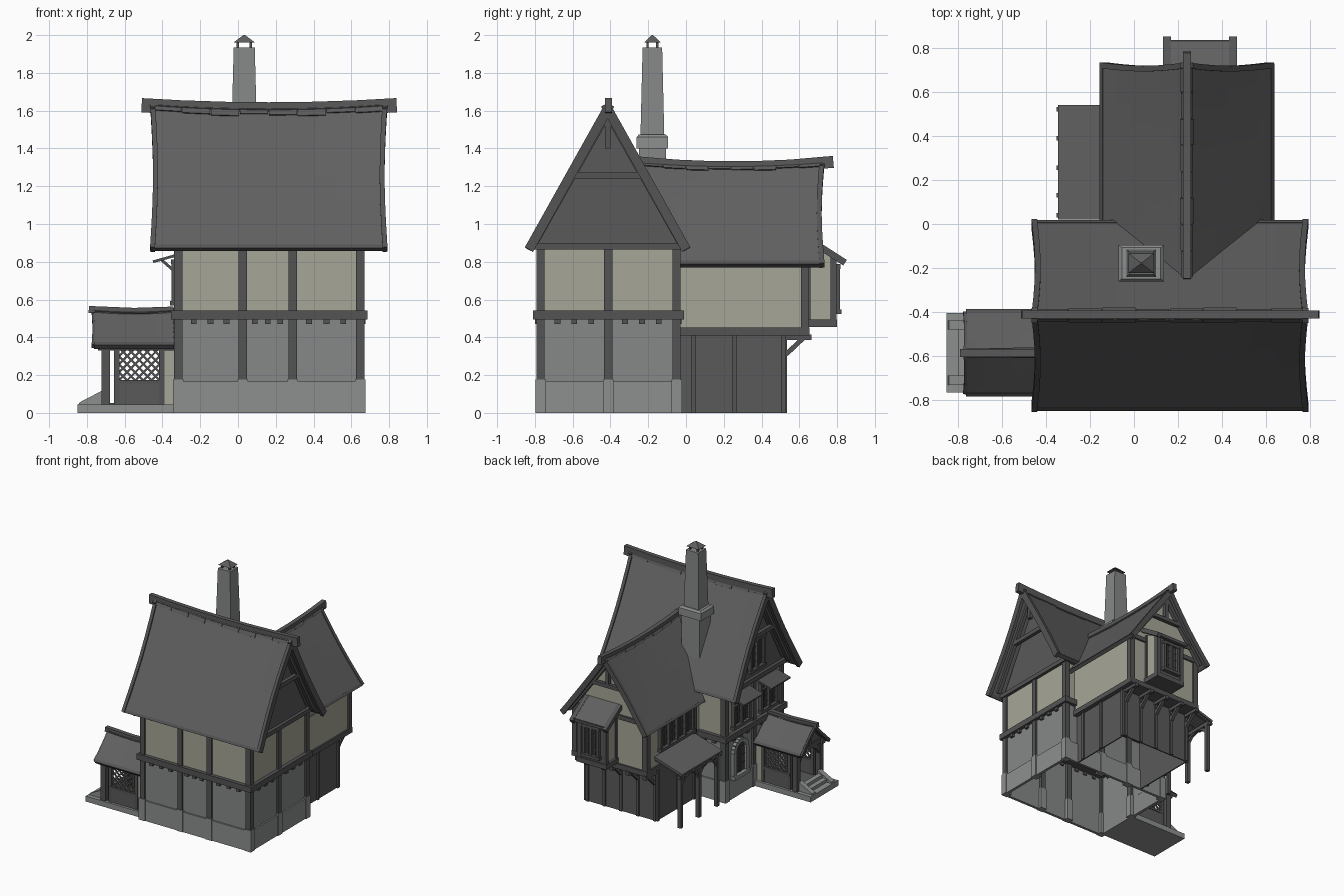
import bpy, bmesh, math
from mathutils import Vector as V

if "Cube" in bpy.data.objects:
    bpy.data.objects.remove(bpy.data.objects["Cube"])

COL = {"roof_slate": (.116, .116, .116), "timber": (.088, .088, .088), "plaster": (.38, .38, .31),
       "stone_wall": (.235, .247, .243), "stone_trim": (.265, .277, .273), "boards": (.1, .1, .1),
       "window_glass": (.05, .05, .052), "ridge_timber": (.1, .1, .1)}
MATS = {}
for k, c in COL.items():
    MATS[k] = bpy.data.materials.new(k)
    MATS[k].diffuse_color = (*c, 1)
PARTS = {}

def part(name, mat):
    return PARTS.setdefault(name, (bmesh.new(), mat))[0]

def solid(name, mat, a, b):
    """closed solid between two matching loops"""
    bm = part(name, mat)
    A, B = [bm.verts.new(p) for p in a], [bm.verts.new(p) for p in b]
    n = len(A)
    bm.faces.new(A[::-1]); bm.faces.new(B)
    for i in range(n):
        j = (i + 1) % n
        bm.faces.new((A[i], A[j], B[j], B[i]))

def box(name, mat, x0, x1, y0, y1, z0, z1, taper=1.0):
    cx, cy = (x0 + x1) / 2, (y0 + y1) / 2
    r = [(x0, y0), (x1, y0), (x1, y1), (x0, y1)]
    solid(name, mat, [(x, y, z0) for x, y in r],
          [(cx + (x - cx) * taper, cy + (y - cy) * taper, z1) for x, y in r])

def walls(name, mat, x0, x1, y0, y1, z0, z1, t=.01):
    """four thin walls, open below"""
    for a, b in ((x0, x0 + t), (x1 - t, x1)):
        box(name, mat, a, b, y0, y1, z0, z1)
    for a, b in ((y0, y0 + t), (y1 - t, y1)):
        box(name, mat, x0 + t, x1 - t, a, b, z0, z1)

def beam(name, mat, p, q, w, h, up=(0, 0, 1)):
    p, q = V(p), V(q)
    d = (q - p).normalized()
    s = d.cross(V(up)).normalized()
    t = s.cross(d) * h / 2
    s *= w / 2
    o = [s + t, s - t, -s - t, -s + t]
    solid(name, mat, [p + k for k in o], [q + k for k in o])

def slab(name, mat, f, n, thick, nu=10, nv=6, v0=0, v1=1, lift=0, u0=-1, u1=1):
    """curved sheet f(u,v) with thickness along n"""
    bm = part(name, mat)
    L = []
    for off in (lift, lift - thick):
        L.append([[bm.verts.new(f(u0 + (u1 - u0) * i / nu, v0 + (v1 - v0) * j / nv) + n * off)
                   for j in range(nv + 1)] for i in range(nu + 1)])
    T, B = L
    for i in range(nu):
        for j in range(nv):
            for g in L:
                bm.faces.new((g[i][j], g[i + 1][j], g[i + 1][j + 1], g[i][j + 1]))
        for j in (0, nv):
            bm.faces.new((T[i][j], T[i + 1][j], B[i + 1][j], B[i][j]))
    for j in range(nv):
        for i in (0, nu):
            bm.faces.new((T[i][j], T[i][j + 1], B[i][j + 1], B[i][j]))

def roof(name, F, ends, ridge, size, tiles=8, cap=.05):
    for s in (-1, 1):
        f = lambda u, v: V(F(s, u, v))
        n = (f(1, .5) - f(-1, .5)).cross(f(0, 1) - f(0, 0)).normalized()
        n *= 1 if n.z > 0 else -1
        slab(name, "roof_slate", f, n, .022)
        for e in ends:                                   # verge boards
            for j in range(6):
                beam(name + "_verge", "timber", f(e, j / 6) - n * .015, f(e, (j + 1) / 6 + .01) - n * .015,
                     .026, size, n)
        beam(name + "_eave", "timber", f(-1, 1) - n * .012, f(1, 1) - n * .012, .022, .03, n)
        for i in range(tiles):                           # uneven ridge capping
            a = -1 + 2 * i / tiles
            slab(name + "_capping", "ridge_timber", f, n, .014, 2, 1, 0, cap + .008 * (i % 3), .008,
                 a, a + 2 / tiles - .006)
    for a, b in zip(ridge, ridge[1:]):
        beam(name + "_ridge", "ridge_timber", a, b, .036, size * 1.5)

# ---- main house walls ----
X0, X1, Y0, Y1 = -.325, .655, -.78, -.04
walls("ground_floor", "stone_wall", X0, X1, Y0, Y1, 0, .5)
walls("plinth", "stone_trim", X0 - .012, X1 + .012, Y0 - .012, Y1 + .012, 0, .165, .014)
box("upper_floor", "plaster", X0, X1, Y0, Y1, .5, .88)
posts = [(x, y) for x in (-.317, .025, .29, .647) for y in (-.77, -.05)] + [(x, -.412) for x in (-.317, .647)]
for x, y in posts:
    box("posts", "timber", x - .022, x + .022, y - .022, y + .022, .16, .88)
    box("plinth_piers", "stone_trim", x - .028, x + .028, y - .028, y + .028, 0, .178)
box("floor_band", "timber", X0 - .03, X1 + .03, Y0 - .03, Y1 + .03, .495, .542)
box("wall_plate", "timber", X0 - .025, X1 + .025, Y0 - .025, Y1 + .025, .865, .9)
for a, b in ((-.317, .025), (.025, .29), (.29, .647)):
    for k in (.24, .5, .75):
        x = a + (b - a) * k
        for y in (Y0, Y1):
            box("joist_ends", "timber", x - .015, x + .015, y - .02, y + .02, .47, .5)
for a in (-.77, -.412):
    for k in (.25, .5, .75):
        y = a + .358 * k
        for x in (X0, X1):
            box("joist_ends", "timber", x - .02, x + .02, y - .015, y + .015, .47, .5)
tri = [(-.79, .89), (-.04, .89), (-.415, 1.575)]
solid("gable_boards", "boards", [(X0, y, z) for y, z in tri], [(X1, y, z) for y, z in tri])
for x in (X0 - .05, X1 + .05):                           # gable framing
    beam("gable_frame", "timber", (x, -.597, 1.255), (x, -.233, 1.255), .03, .035)
    beam("gable_frame", "timber", (x, -.415, 1.4), (x, -.415, 1.59), .03, .03, (1, 0, 0))
    for s in (-1, 1):
        beam("gable_frame", "timber", (x, -.415 + s * .385, .9), (x, -.415 + s * .02, 1.545), .035, .03, (1, 0, 0))

# ---- main roof ----
def main_roof(s, u, v):
    return (.163 + u * .615 * (1 - .025 * math.sin(math.pi * v)), -.415 + s * .425 * v,
            1.64 - .76 * v - .022 * (1 - u * u) * (1 - v))
roof("main_roof", main_roof, (-1, 1), [(x, -.41, 1.607 + .022 * ((x - .163) / .675) ** 2)
     for x in (-.51, -.3, -.05, .163, .38, .63, .84)], .05)

# ---- back wing ----
WX0, WX1 = -.09, .57
pent = [(WX0, .44), (WX1, .44), (WX1, .83), (.24, 1.27), (WX0, .83)]
solid("wing_upper", "plaster", [(x, -.1, z) for x, z in pent], [(x, .64, z) for x, z in pent])
walls("wing_lower", "boards", WX0 - .01, WX1 - .025, -.05, .525, 0, .43)
for y in (.04, .255, .515):
    for x in (WX0 - .012, WX1 - .023):
        box("wing_battens", "timber", x - .01, x + .01, y - .012, y + .012, 0, .42)
for i in range(5):
    x = -.085 + i * .153
    box("wing_battens", "timber", x - .012, x + .012, .52, .536, 0, .42)
    beam("jetty_brackets", "timber", (x, .53, .31), (x, .625, .4), .025, .025)
    box("jetty_brackets", "timber", x - .016, x + .016, .5, .665, .385, .415)
box("wing_sill_beam", "timber", WX0 - .012, WX1 + .012, -.04, .655, .41, .452)
for x in (WX0 + .01, WX1 - .01):
    box("wing_posts", "timber", x - .022, x + .022, .61, .652, .45, .85)
box("wing_posts", "timber", WX0 - .008, WX0 + .03, .0, .035, .45, .83)
box("wing_gable_tie", "timber", WX0 - .01, WX1 + .01, .62, .655, .82, .855)
beam("wing_gable_frame", "timber", (.09, .67, 1.08), (.39, .67, 1.08), .03, .03)
beam("wing_gable_frame", "timber", (.24, .67, 1.08), (.24, .67, 1.28), .03, .03, (0, 1, 0))
for s in (-1, 1):
    beam("wing_gable_frame", "timber", (.24 + s * .35, .67, .8), (.24, .67, 1.27), .035, .03, (0, 1, 0))

def wing_roof(s, u, v):
    a, b = -.25 + .22 * v, .72 - .015 * math.sin(math.pi * v)
    return (.24 + s * .388 * v, a + (b - a) * (u + 1) / 2, 1.335 - .54 * v - .02 * (1 - u * u) * (1 - v))
roof("wing_roof", wing_roof, (1,), [(.24, y, 1.3 + .028 * ((y - .25) / .52) ** 2)
     for y in (-.25, -.05, .15, .35, .55, .78)], .042)

# ---- windows: wall maps (along, out, height) to space ----
left = lambda x: (lambda a, d, z: (x - d, a, z))
back = lambda y: (lambda a, d, z: (a, y + d, z))

def wbox(name, mat, m, a0, a1, d0, d1, z0, z1):
    r = [(a0, d0), (a1, d0), (a1, d1), (a0, d1)]
    solid(name, mat, [m(a, d, z0) for a, d in r], [m(a, d, z1) for a, d in r])

def window(m, a, z, w, h, panes=2, awning=False):
    a0, a1, z0, z1 = a - w / 2, a + w / 2, z - h / 2, z + h / 2
    wbox("window_panes", "window_glass", m, a0, a1, -.005, .008, z0, z1)
    for k in range(panes + 1):
        c = a0 + w * k / panes
        wbox("window_frames", "timber", m, c - .011, c + .011, 0, .028, z0, z1)
        if k < panes:
            c += w / panes / 2
            wbox("window_bars", "timber", m, c - .003, c + .003, 0, .014, z0, z1)
    for k in (1, 2, 3):
        c = z0 + h * k / 4
        wbox("window_bars", "timber", m, a0, a1, 0, .014, c - .003, c + .003)
    for c, o in ((z0, .035), (z1, .03)):
        wbox("window_frames", "timber", m, a0 - .018, a1 + .018, 0, o, c - .012, c + .012)
    if awning:
        beam("awnings", "timber", m(a, 0, z1 + .035), m(a, .125, z1), w + .05, .014)
        for c in (a0, a1):
            beam("awning_braces", "timber", m(c, 0, z1 - .06), m(c, .08, z1 + .01), .015, .015)

window(left(X0), -.235, .69, .2, .22, 2, True)
window(left(X0), -.59, .69, .2, .22, 2, True)
window(left(X0), -.435, 1.08, .17, .24, 2)
window(left(WX0), .27, .69, .42, .24, 4)

# arched ground floor window with stone surround
m = left(X0)
arc = [(-.22 + .08 * math.cos(math.pi * i / 10), .37 + .08 * math.sin(math.pi * i / 10)) for i in range(11)]
loop = [(-.3, .18), (-.14, .18)] + arc
solid("arched_window", "window_glass", [m(a, -.005, z) for a, z in loop], [m(a, .008, z) for a, z in loop])
ring = [(-.14, .16)] + arc + [(-.3, .16)]
for p, q in zip(ring, ring[1:]):
    beam("arch_surround", "stone_trim", m(p[0], .008, p[1]), m(q[0], .008, q[1]), .036, .04, (1, 0, 0))
wbox("arch_bars", "timber", m, -.226, -.214, 0, .014, .18, .45)
for z in (.25, .32, .39):
    wbox("arch_bars", "timber", m, -.3, -.14, 0, .014, z - .004, z + .004)
wbox("arch_sill", "stone_trim", m, -.325, -.115, 0, .04, .155, .185)

# ---- back bay ----
bay = [(.63, .47), (.785, .47), (.785, .82), (.63, .9)]
solid("bay_walls", "plaster", [(.185, y, z) for y, z in bay], [(.415, y, z) for y, z in bay])
box("bay_back", "boards", .19, .41, .77, .789, .47, .82)
box("bay_sill", "timber", .165, .435, .63, .8, .455, .495)
for x in (.185, .415):
    box("bay_posts", "timber", x - .017, x + .017, .765, .797, .47, .83)
    box("bay_posts", "timber", x - .012, x + .012, .64, .66, .47, .88)
    beam("bay_roof_edges", "timber", (x + (x - .3) * .3, .64, .925), (x + (x - .3) * .3, .842, .795), .036, .035)
beam("bay_roof", "roof_slate", (.3, .64, .93), (.3, .83, .808), .29, .022)
beam("bay_roof_edges", "timber", (.15, .822, .81), (.45, .822, .81), .026, .026)
window(back(.788), .3, .655, .13, .24, 2)

# ---- lean-to on the left of the wing ----
beam("lean_to_roof", "roof_slate", (-.08, .28, .525), (-.342, .28, .445), .52, .02)
beam("lean_to_beams", "timber", (-.31, .02, .42), (-.31, .54, .42), .03, .03)
for y in (.04, .13, .255, .39, .52):
    beam("lean_to_beams", "timber", (-.09, y, .505), (-.35, y, .427), .02, .02)
for y, e in ((.045, (1,)), (.28, (-1, 1)), (.515, (-1,))):
    box("lean_to_posts", "timber", -.325, -.295, y - .015, y + .015, 0, .42)
    for s in e:
        for k in range(3):
            p, q = k * math.pi / 6, (k + 1) * math.pi / 6
            beam("lean_to_braces", "timber", (-.31, y + s * .1 * (1 - math.cos(p)), .31 + .1 * math.sin(p)),
                 (-.31, y + s * .1 * (1 - math.cos(q)), .31 + .1 * math.sin(q)), .022, .022, (1, 0, 0))

# ---- entrance porch ----
box("porch_base", "stone_trim", -.85, -.33, -.765, -.405, 0, .045)
box("porch_floor", "boards", -.715, -.33, -.735, -.435, .03, .052)
box("porch_step", "stone_trim", -.8, -.72, -.69, -.48, .04, .07)
box("porch_step", "stone_trim", -.76, -.72, -.69, -.48, .04, .095)
wedge = [(-.845, .04), (-.715, .04), (-.715, .12), (-.84, .055)]
for y in (-.73, -.48):
    solid("step_cheeks", "stone_trim", [(x, y, z) for x, z in wedge], [(x, y + .042, z) for x, z in wedge])
for y in (-.735, -.435):
    for x, w in ((-.7, .022), (-.642, .014), (-.403, .014)):
        box("porch_posts", "timber", x - w, x + w, y - w, y + w, .045, .36)
    box("porch_panel", "boards", -.65, -.4, y - .01, y + .01, .045, .165)
    box("porch_plaster", "plaster", -.4, -.33, y - .008, y + .008, .045, .36)
    box("porch_rails", "timber", -.65, -.4, y - .015, y + .015, .155, .175)
    box("porch_rails", "timber", -.74, -.33, y - .018, y + .018, .33, .365)
    xa, xb, za, zb = -.63, -.415, .172, .335
    for i in range(-5, 8):                              # diagonal lattice
        c = i * .043
        t0, t1 = max(0, c), min(xb - xa, c + zb - za)
        if t1 - t0 > .01:
            beam("porch_lattice", "timber", (xa + t0, y, za + t0 - c), (xa + t1, y, za + t1 - c), .008, .011)
            beam("porch_lattice", "timber", (xb - t0, y, za + t0 - c), (xb - t1, y, za + t1 - c), .008, .011)
    s = 1 if y < -.6 else -1
    beam("porch_arch", "timber", (-.7, y, .24), (-.7, y + s * .04, .31), .03, .03, (1, 0, 0))
    beam("porch_arch", "timber", (-.7, y + s * .035, .305), (-.7, y + s * .11, .345), .03, .03, (1, 0, 0))
box("porch_tie", "timber", -.72, -.685, -.75, -.42, .335, .37)
pg = [(-.745, .365), (-.425, .365), (-.585, .52)]
solid("porch_gable", "boards", [(-.71, y, z) for y, z in pg], [(-.69, y, z) for y, z in pg])
box("porch_gable_post", "timber", -.722, -.7, -.597, -.573, .36, .52)

def porch_roof(s, u, v):
    return (-.55 + u * .212 * (1 - .02 * math.sin(math.pi * v)), -.585 + s * .188 * v,
            .55 - .185 * v - .01 * (1 - u * u) * (1 - v))
roof("porch_roof", porch_roof, (-1,), [(-.79, -.585, .548), (-.55, -.585, .538), (-.34, -.585, .545)], .024, 4, .08)

# ---- chimney ----
CX, CY = .033, -.178
def stack(name, mat, hx, hy, z0, z1, t=1.0):
    box(name, mat, CX - hx, CX + hx, CY - hy, CY + hy, z0, z1, t)
stack("chimney_base", "stone_wall", .082, .072, .95, 1.41)
stack("chimney_collar", "stone_trim", .104, .083, 1.4, 1.46)
stack("chimney_collar", "stone_trim", .104, .083, 1.46, 1.475, .85)
stack("chimney_shaft", "stone_wall", .068, .063, 1.47, 1.935, .82)
for sx in (-1, 1):
    for sy in (-1, 1):
        x, y = CX + sx * .034, CY + sy * .026
        box("chimney_cap_legs", "timber", x - .006, x + .006, y - .006, y + .006, 1.93, 1.965)
stack("chimney_cap", "roof_slate", .058, .045, 1.96, 2.0, .08)

# ---- build objects ----
for name, (bm, mat) in PARTS.items():
    bmesh.ops.recalc_face_normals(bm, faces=bm.faces)
    me = bpy.data.meshes.new(name)
    bm.to_mesh(me)
    bm.free()
    me.materials.append(MATS[mat])
    bpy.context.collection.objects.link(bpy.data.objects.new(name, me))

for m in bpy.data.materials:
    if m.users and not m.is_grease_pencil:
        m.use_nodes = True
        m.node_tree.nodes["Principled BSDF"].inputs["Base Color"].default_value = m.diffuse_color
